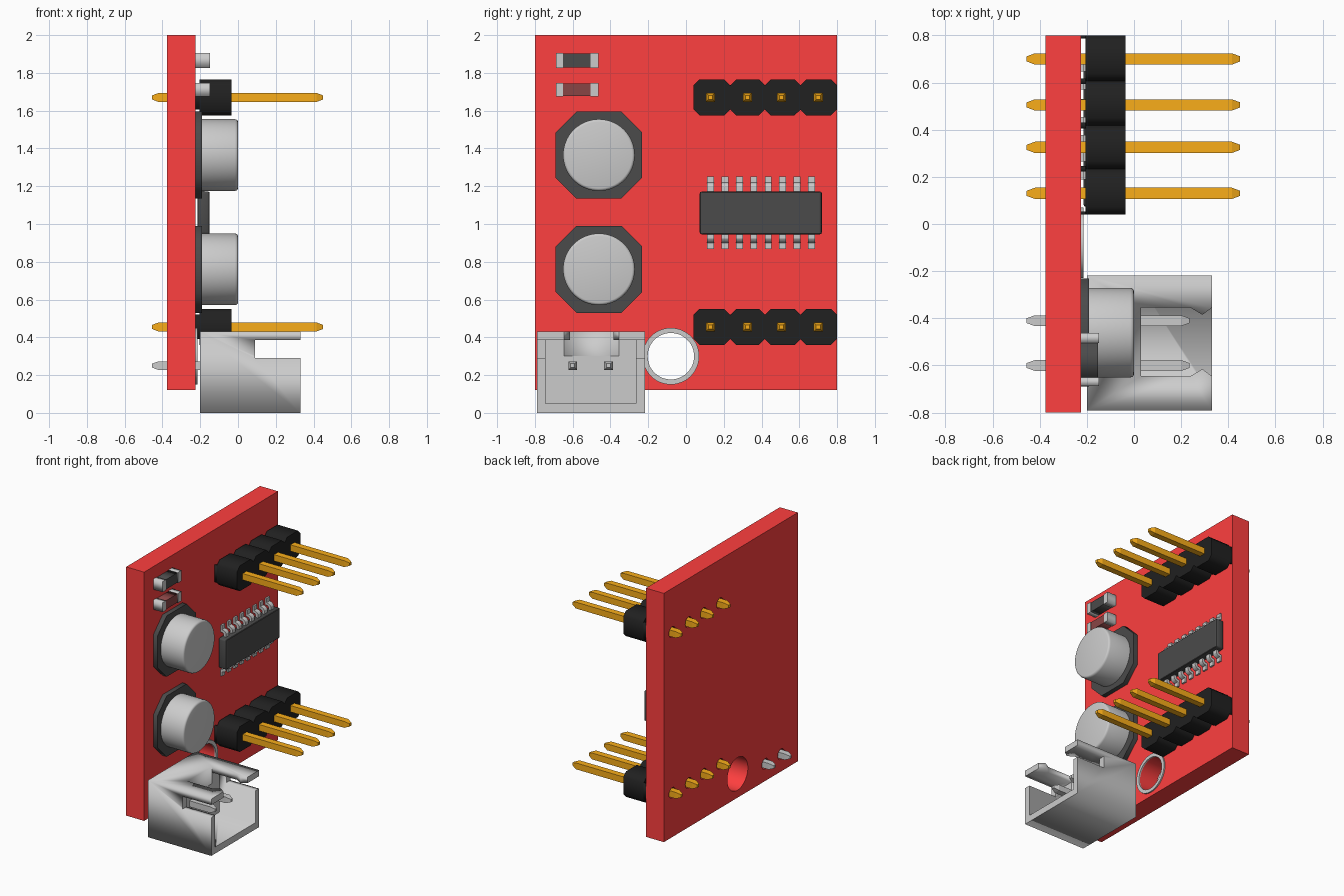
import bpy, bmesh
from math import cos, sin, pi, radians
from mathutils import Matrix

if "Cube" in bpy.data.objects:
    bpy.data.objects.remove(bpy.data.objects["Cube"])

AXES = {  # maps profile (u, v) plus depth w to world axes
    'x': Matrix(((0, 0, 1, 0), (1, 0, 0, 0), (0, 1, 0, 0), (0, 0, 0, 1))),   # u=y v=z w=x
    'y': Matrix(((0, 1, 0, 0), (0, 0, 1, 0), (1, 0, 0, 0), (0, 0, 0, 1))),   # u=z v=x w=y
    'z': Matrix.Identity(4)}


def material(name, r, g, b):
    m = bpy.data.materials.new(name)
    m.diffuse_color = (r, g, b, 1)
    m.use_nodes = True
    m.node_tree.nodes["Principled BSDF"].inputs["Base Color"].default_value = m.diffuse_color
    return m


RED = material("board_red", 1.0, 0.05, 0.05)
GOLD = material("gold", 0.95, 0.42, 0.01)
BLACK = material("black", 0.015, 0.015, 0.015)
DARK = material("dark_grey", 0.07, 0.07, 0.07)
MAROON = material("maroon", 0.25, 0.06, 0.06)


def finish(name, bm, mat=None, smooth=False):
    bmesh.ops.remove_doubles(bm, verts=bm.verts, dist=1e-5)
    bmesh.ops.recalc_face_normals(bm, faces=bm.faces)
    me = bpy.data.meshes.new(name)
    bm.to_mesh(me)
    bm.free()
    ob = bpy.data.objects.new(name, me)
    bpy.context.collection.objects.link(ob)
    if mat:
        me.materials.append(mat)
    if smooth:
        bpy.ops.object.select_all(action='DESELECT')
        ob.select_set(True)
        bpy.context.view_layer.objects.active = ob
        bpy.ops.object.shade_smooth_by_angle(angle=radians(30))
    return ob


def prism(name, loops, w0, w1, axis='x', mat=None, smooth=False):
    """Filled outline (extra loops are holes) extruded from w0 to w1."""
    cu = bpy.data.curves.new(name, 'CURVE')
    cu.dimensions, cu.fill_mode, cu.extrude = '2D', 'BOTH', (w1 - w0) / 2
    for pts in loops:
        s = cu.splines.new('POLY')
        s.points.add(len(pts) - 1)
        for p, (u, v) in zip(s.points, pts):
            p.co = (u, v, 0, 1)
        s.use_cyclic_u = True
    tmp = bpy.data.objects.new(name + "_curve", cu)
    bpy.context.collection.objects.link(tmp)
    me = bpy.data.meshes.new_from_object(tmp.evaluated_get(bpy.context.evaluated_depsgraph_get()))
    bm = bmesh.new()
    bm.from_mesh(me)
    bm.transform(AXES[axis] @ Matrix.Translation((0, 0, (w0 + w1) / 2)))
    bpy.data.objects.remove(tmp)
    bpy.data.curves.remove(cu)
    bpy.data.meshes.remove(me)
    return finish(name, bm, mat, smooth)


def loft(name, outline, stations, y, z, mat=None, smooth=False):
    """Outline scaled along x at each (x, scale) station, capped at both ends."""
    bm = bmesh.new()
    rings = [[bm.verts.new((x, y + u * k, z + v * k)) for u, v in outline] for x, k in stations]
    n = len(outline)
    for a, b in zip(rings, rings[1:]):
        for i in range(n):
            bm.faces.new((a[i], a[(i + 1) % n], b[(i + 1) % n], b[i]))
    bm.faces.new(rings[0])
    bm.faces.new(rings[-1])
    return finish(name, bm, mat, smooth)


def box(name, x0, x1, y0, y1, z0, z1, mat=None, bevel=0):
    ob = prism(name, [rect(y0, y1, z0, z1)], x0, x1, 'x', mat)
    if bevel:
        m = ob.modifiers.new("bevel", 'BEVEL')
        m.width, m.segments = bevel, 2
    return ob


def rect(u0, u1, v0, v1, c=0):
    if not c:
        return [(u0, v0), (u1, v0), (u1, v1), (u0, v1)]
    return [(u0 + c, v0), (u1 - c, v0), (u1, v0 + c), (u1, v1 - c),
            (u1 - c, v1), (u0 + c, v1), (u0, v1 - c), (u0, v0 + c)]


def circle(u, v, r, n):
    return [(u + r * cos(2 * pi * i / n), v + r * sin(2 * pi * i / n)) for i in range(n)]


def pin(name, x0, x1, y, z, r, mat=None):
    loft(name, rect(-r, r, -r, r), [(x0, .45), (x0 + .035, 1), (x1 - .035, 1), (x1, .45)], y, z, mat)


FACE = -0.225                       # component side of the board
PIN_Y = [0.13, 0.325, 0.505, 0.70]
HEADER_Z = [0.455, 1.67]
PLUG_Y, PLUG_Z = [-0.60, -0.41], 0.25

# Board with mounting hole and pin holes
holes = [circle(-0.08, 0.30, 0.123, 48)]
holes += [circle(y, z, 0.04, 16) for y in PIN_Y for z in HEADER_Z]
holes += [circle(y, PLUG_Z, 0.04, 16) for y in PLUG_Y]
prism("circuit_board", [rect(-0.8, 0.8, 0.12, 2.0)] + holes, -0.375, FACE, 'x', RED, True)
prism("mounting_hole_ring", [circle(-0.08, 0.30, 0.15, 48), circle(-0.08, 0.30, 0.123, 48)],
      FACE, -0.215, 'x', None, True)

# Pin headers: chamfered blocks on small feet, with tapered pins
EDGES = [0.04, 0.234, 0.418, 0.606, 0.799]
for row, z in zip(("lower", "upper"), HEADER_Z):
    for i, y in enumerate(PIN_Y):
        prism(f"{row}_header_block_{i}", [rect(EDGES[i], EDGES[i + 1], z - .096, z + .096, .032)],
              -0.205, -0.035, 'x', BLACK)
        pin(f"{row}_header_pin_{i}", -0.455, 0.45, y, z, 0.024, GOLD)
    for i, y in enumerate(EDGES):
        box(f"{row}_header_foot_{i}", FACE, -0.205, max(y - .012, .04), min(y + .012, .799),
            z - .065, z + .065, BLACK)

# Can capacitors on chamfered bases
for row, z in (("lower", 0.76), ("upper", 1.365)):
    prism(f"{row}_capacitor_base", [rect(-.69, -.232, z - .23, z + .23, .11)], FACE, -0.19, 'x', DARK)
    loft(f"{row}_capacitor_can", circle(0, 0, 0.19, 64),
         [(-0.19, 1), (-.016, 1), (-.007, .985), (-.002, .96), (0, .925)], -0.461, z, None, True)

# Driver chip with a row of bent legs on each side
box("chip_body", -0.215, -0.15, 0.072, 0.72, 0.945, 1.172, DARK, 0.012)
LEG = [(0.10, -.198), (0.128, -.198), (0.138, -.204), (0.142, -.225), (0.192, -.225), (0.192, -.212),
       (0.160, -.212), (0.156, -.194), (0.148, -.184), (0.138, -.178), (0.10, -.178)]
for side, s in (("upper", 1), ("lower", -1)):
    for i in range(8):
        y = 0.13 + i * 0.0763
        prism(f"chip_{side}_leg_{i}", [[(1.06 + s * d, x) for d, x in LEG]],
              y - .018, y + .018, 'y', None, True)

# Surface mount parts: two metal ends and a coloured middle
for name, z0, z1, mat in (("resistor", 1.826, 1.906, DARK), ("small_capacitor", 1.675, 1.747, MAROON)):
    box(f"{name}_body", FACE, -0.152, -0.652, -0.503, z0 + .003, z1 - .003, mat)
    box(f"{name}_left_end", FACE, -0.148, -0.688, -0.65, z0, z1)
    box(f"{name}_right_end", FACE, -0.148, -0.505, -0.463, z0, z1)

# Power socket: block cut by cavity, side slots and a top opening with barbs
socket = box("power_socket", -0.2, 0.33, -0.79, -0.218, 0, 0.43)
top = [(.03, -.645), (.24, -.645), (.29, -.615), (.33, -.645), (.4, -.687),
       (.4, -.313), (.33, -.355), (.29, -.385), (.24, -.355), (.03, -.355)]
cutters = [box("cavity_cutter", 0.03, 0.4, -0.743, -0.265, 0.05, 0.385),
           box("slot_cutter", 0.09, 0.4, -0.9, -0.1, 0.29, 0.385),
           prism("top_cutter", [top], 0.3, 0.5, 'z')]
for c in cutters:
    c.hide_render = True
    m = socket.modifiers.new(c.name, 'BOOLEAN')
    m.object, m.operation, m.solver = c, 'DIFFERENCE', 'EXACT'
cut = bpy.data.meshes.new_from_object(socket.evaluated_get(bpy.context.evaluated_depsgraph_get()))
socket.modifiers.clear()
socket.data = cut
for c in cutters:
    bpy.data.objects.remove(c)
for i, y in enumerate(PLUG_Y):
    pin(f"socket_pin_{i}", -0.455, 0.235, y, PLUG_Z, 0.023)
